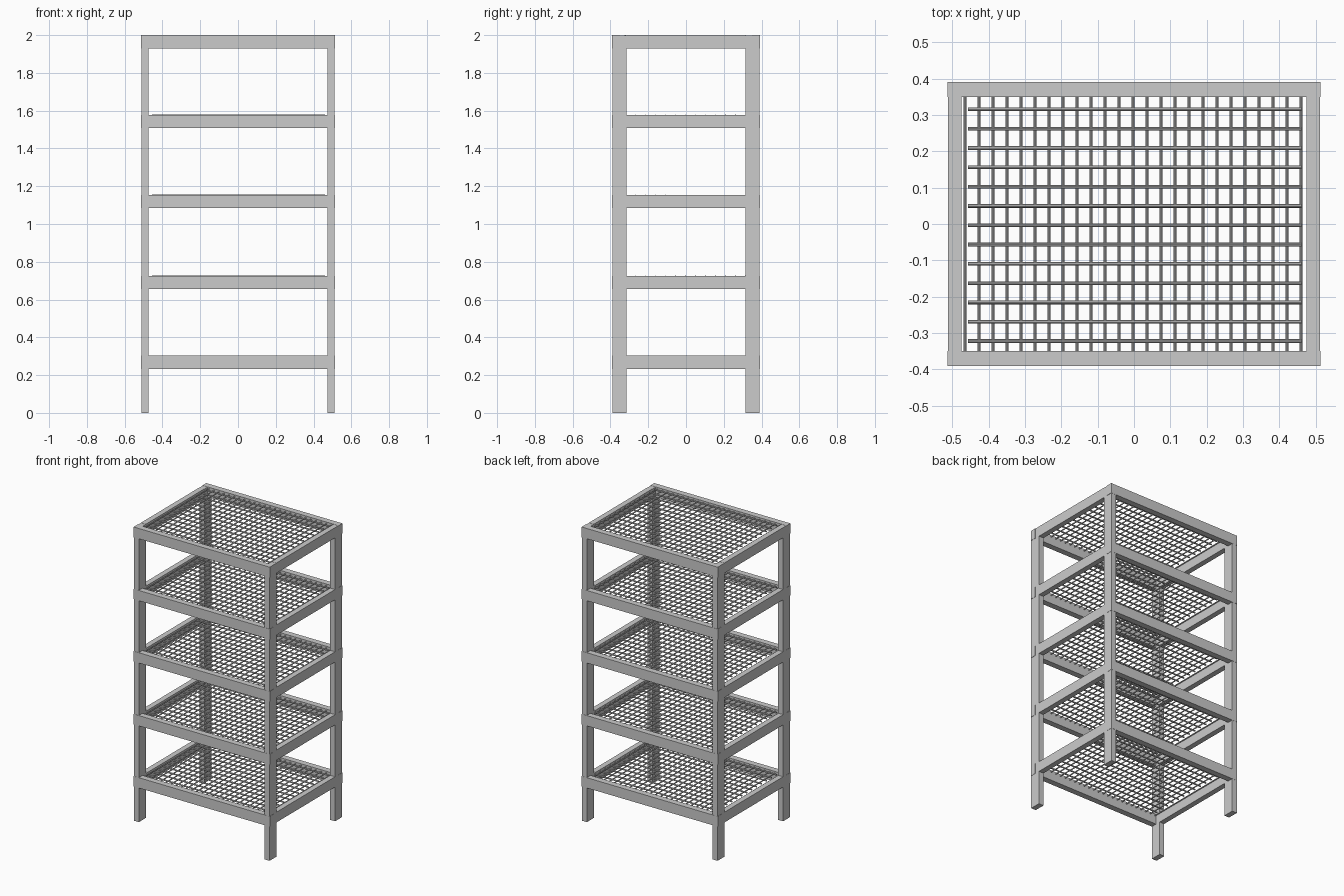
import bpy, bmesh
from mathutils import Matrix

if "Cube" in bpy.data.objects:
    bpy.data.objects.remove(bpy.data.objects["Cube"])

TOPS = [0.303, 0.726, 1.154, 1.578, 2.0]   # top height of each shelf frame
RAIL_H = 0.07


def box(name, x0, x1, y0, y1, z0, z1):
    bm = bmesh.new()
    m = Matrix.Translation(((x0 + x1) / 2, (y0 + y1) / 2, (z0 + z1) / 2)) @ \
        Matrix.Diagonal((x1 - x0, y1 - y0, z1 - z0, 1))
    bmesh.ops.create_cube(bm, size=1, matrix=m)
    return finish(name, bm)


def finish(name, bm):
    me = bpy.data.meshes.new(name)
    bm.to_mesh(me)
    bm.free()
    ob = bpy.data.objects.new(name, me)
    bpy.context.collection.objects.link(ob)
    return ob


def add_rod(bm, axis, centre, length, radius):
    rot = Matrix.Rotation(1.5707963, 4, 'Y' if axis == 'x' else 'X')
    bmesh.ops.create_cone(bm, cap_ends=True, segments=8, radius1=radius, radius2=radius,
                          depth=length, matrix=Matrix.Translation(centre) @ rot)


def span(sign, inner, outer):
    return sorted((sign * inner, sign * outer))


# Four corner posts
for sx, side in ((-1, "left"), (1, "right")):
    for sy, end in ((-1, "front"), (1, "back")):
        box(f"{end}_{side}_post", *span(sx, 0.474, 0.511), *span(sy, 0.315, 0.39), 0, 1.999)

for i, top in enumerate(TOPS, 1):
    # Long rails run past the posts a hair, short rails fit between the posts
    for s, end, side in ((-1, "front", "left"), (1, "back", "right")):
        box(f"shelf_{i}_{end}_rail", -0.513, 0.513, *span(s, 0.35, 0.391), top - RAIL_H, top)
        box(f"shelf_{i}_{side}_rail", *span(s, 0.474, 0.511), -0.316, 0.316, top - RAIL_H, top)

    # Wire grid: lengthwise rods lying on top of crosswise rods
    bm = bmesh.new()
    for k in range(13):
        add_rod(bm, 'x', (0.002, -0.322 + 0.0531 * k, top - 0.004), 0.917, 0.005)
    for k in range(-12, 13):
        add_rod(bm, 'y', (-0.0025 + 0.0385 * k, 0, top - 0.012), 0.71, 0.004)
    grid = finish(f"shelf_{i}_wire_grid", bm)
    bpy.context.view_layer.objects.active = grid
    bpy.ops.object.select_all(action='DESELECT')
    grid.select_set(True)
    bpy.ops.object.shade_smooth_by_angle()
